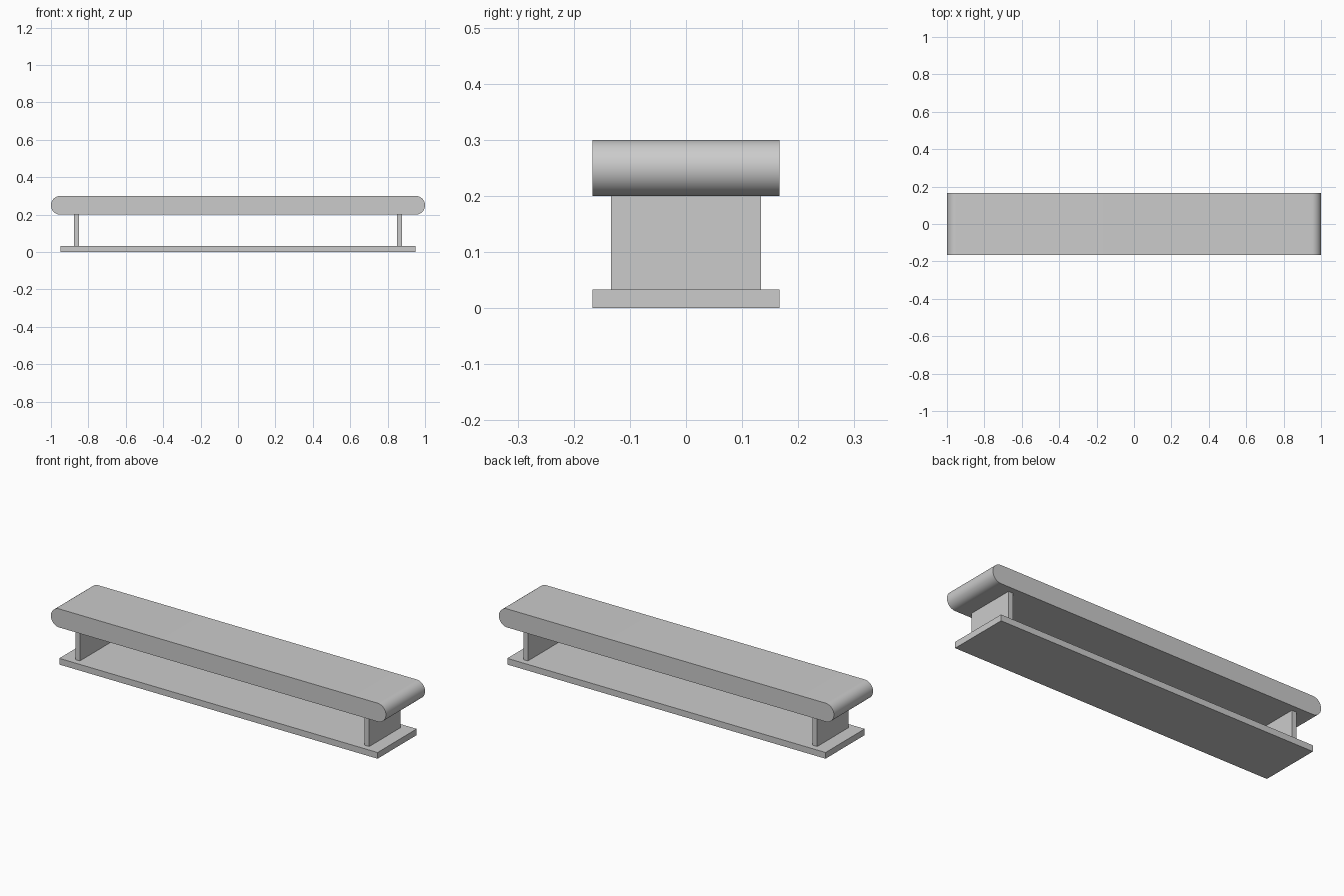
import bpy, math

cube = bpy.data.objects.get("Cube")
if cube:
    bpy.data.objects.remove(cube, do_unlink=True)

grey = bpy.data.materials.new("plain grey")
grey.use_nodes = True
colour = (0.6, 0.6, 0.6, 1)
grey.diffuse_color = colour
grey.node_tree.nodes["Principled BSDF"].inputs["Base Color"].default_value = colour


def box(name, x, z0, z1, width, depth):
    bpy.ops.mesh.primitive_cube_add(size=1, location=(x, 0, (z0 + z1) / 2))
    ob = bpy.context.object
    ob.name = name
    ob.scale = (width, depth, z1 - z0)
    bpy.ops.object.transform_apply(location=False, rotation=False, scale=True)
    ob.data.materials.append(grey)
    return ob


BASE_TOP, SLAB_BOTTOM, RADIUS, DEPTH = 0.0335, 0.2, 0.05, 0.334

# Base board and the two upright supports
box("base_board", 0, 0, BASE_TOP, 1.9, DEPTH)
for side, name in ((1, "left_support"), (-1, "right_support")):
    box(name, side * 0.8635, BASE_TOP, SLAB_BOTTOM, 0.027, 0.267)

# Top slab: stadium profile with half-round ends, extruded front to back
profile = []
for side in (1, -1):
    for i in range(25):
        a = -math.pi / 2 + math.pi * i / 24
        profile.append((side * (1 - RADIUS + RADIUS * math.cos(a)),
                        SLAB_BOTTOM + RADIUS + side * RADIUS * math.sin(a)))
n = len(profile)
verts = [(x, y, z) for y in (-DEPTH / 2, DEPTH / 2) for x, z in profile]
faces = [tuple(range(n)), tuple(reversed(range(n, 2 * n)))]
faces += [(i, i + n, (i + 1) % n + n, (i + 1) % n) for i in range(n)]
mesh = bpy.data.meshes.new("top_slab")
mesh.from_pydata(verts, [], faces)
mesh.materials.append(grey)
slab = bpy.data.objects.new("top_slab", mesh)
bpy.context.collection.objects.link(slab)
bpy.ops.object.select_all(action='DESELECT')
slab.select_set(True)
bpy.context.view_layer.objects.active = slab
bpy.ops.object.shade_smooth_by_angle(angle=math.radians(30))
